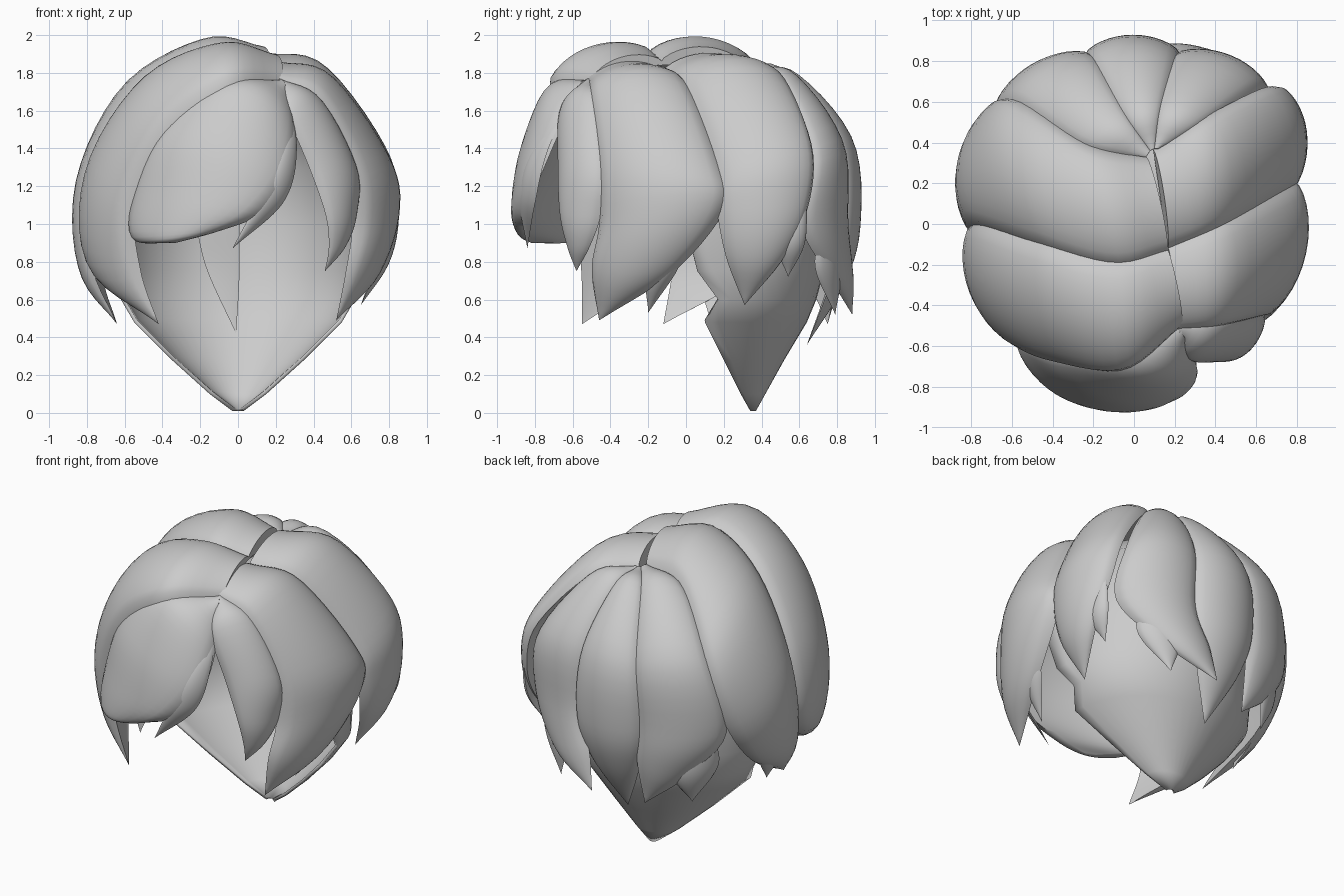
import bpy, bmesh, math
from mathutils import Vector

hair = bpy.data.materials.new("hair_grey")
hair.diffuse_color = (0.6, 0.6, 0.6, 1)
CENTRE = Vector((0.0, 0.0, 1.0))


def spline(pts, t):
    """Catmull-Rom point at t in 0..1."""
    p = [Vector(q) for q in pts]
    p = [2 * p[0] - p[1]] + p + [2 * p[-1] - p[-2]]
    s = min(t * (len(pts) - 1), len(pts) - 1.0001)
    i = int(s)
    f = s - i
    a, b, c, d = p[i:i + 4]
    return 0.5 * (2 * b + (c - a) * f + (2 * a - 5 * b + 4 * c - d) * f * f
                  + (3 * b - a - 3 * c + d) * f ** 3)


def finish(name, bm):
    bmesh.ops.remove_doubles(bm, verts=bm.verts, dist=0.0005)
    bmesh.ops.recalc_face_normals(bm, faces=bm.faces)
    me = bpy.data.meshes.new(name)
    bm.to_mesh(me)
    bm.free()
    me.materials.append(hair)
    ob = bpy.data.objects.new(name, me)
    bpy.context.collection.objects.link(ob)
    bpy.ops.object.select_all(action='DESELECT')
    ob.select_set(True)
    bpy.context.view_layer.objects.active = ob
    bpy.ops.object.shade_smooth_by_angle(angle=math.radians(50))
    return ob


def lock(name, left, right, tip, bulge=0.16, inner=0.02, tuck=0.07, rows=28, cols=14):
    """Lens-section lock of hair lofted between two edges that meet at a tip.
    Edges are tucked inwards so that neighbouring locks overlap."""
    bm = bmesh.new()
    rings = []
    for r in range(rows + 1):
        a, b = spline(left + [tip], r / rows), spline(right + [tip], r / rows)
        w = (b - a).length
        side = (b - a) * tuck * 0.6
        a = a - side - (a - CENTRE).normalized() * w * tuck
        b = b + side - (b - CENTRE).normalized() * w * tuck
        ring = []
        for k in range(2 * cols):
            u = k / cols if k <= cols else 2 - k / cols
            h = bulge + tuck if k <= cols else inner
            p = a.lerp(b, u)
            out = (p - CENTRE).normalized()
            ring.append(bm.verts.new(p + out * h * w * max(0, math.sin(math.pi * u)) ** 0.65))
        rings.append(ring)
    for r0, r1 in zip(rings, rings[1:]):
        for k in range(2 * cols):
            j = (k + 1) % (2 * cols)
            bm.faces.new((r0[k], r0[j], r1[j], r1[k]))
    bm.faces.new(rings[0])
    return finish(name, bm)


# Scalp and pointed nape: open half-ellipse rows (z, half width, front y, back y)
bm = bmesh.new()
ROWS = [(0.01, 0.03, 0.34, 0.37), (0.1, 0.15, 0.29, 0.42), (0.28, 0.35, 0.2, 0.52),
        (0.48, 0.55, 0.1, 0.64), (0.6, 0.62, 0.17, 0.69), (0.75, 0.66, 0.06, 0.73),
        (1.0, 0.7, 0.0, 0.77), (1.3, 0.67, -0.15, 0.76), (1.55, 0.56, -0.3, 0.67),
        (1.72, 0.38, -0.4, 0.48), (1.8, 0.12, -0.3, 0.34)]
grid = []
for z, rx, yf, yb in ROWS:
    ts = [math.pi * (k / 24 - 0.5) for k in range(25)]
    grid.append([bm.verts.new((rx * math.sin(t), yf + (yb - yf) * math.cos(t), z)) for t in ts])
for r0, r1 in zip(grid, grid[1:]):
    for k in range(24):
        bm.faces.new((r0[k], r0[k + 1], r1[k + 1], r1[k]))
scalp = finish("scalp", bm)
mod = scalp.modifiers.new("thickness", 'SOLIDIFY')
mod.thickness = 0.02

# Left side locks
lock("front_left_lock",
     [(0.24, -0.5, 1.77), (-0.05, -0.72, 1.77), (-0.4, -0.68, 1.51), (-0.58, -0.6, 1.1), (-0.55, -0.56, 0.75)],
     [(0.17, -0.13, 1.87), (-0.1, -0.2, 1.93), (-0.48, -0.1, 1.76), (-0.77, 0.0, 1.3), (-0.78, -0.1, 0.8)],
     (-0.42, -0.55, 0.47), 0.18)
lock("left_lock",
     [(0.17, -0.13, 1.87), (-0.1, -0.2, 1.91), (-0.48, -0.1, 1.74), (-0.78, 0.0, 1.3), (-0.8, -0.05, 0.8)],
     [(0.07, 0.32, 1.84), (-0.22, 0.38, 1.84), (-0.58, 0.61, 1.48), (-0.72, 0.56, 1.05), (-0.74, 0.32, 0.72)],
     (-0.64, -0.12, 0.47), 0.18)
lock("left_lock_end", [(-0.8, 0.2, 1.1), (-0.8, 0.06, 0.8)], [(-0.8, 0.22, 1.1), (-0.76, 0.28, 0.75)],
     (-0.68, 0.12, 0.52))

# Back locks, sharing their creases
back_a = [(0.06, 0.33, 1.83), (-0.25, 0.4, 1.8), (-0.58, 0.61, 1.46), (-0.69, 0.57, 1.0)]
back_b = [(0.08, 0.36, 1.82), (-0.05, 0.55, 1.78), (-0.2, 0.82, 1.42), (-0.24, 0.84, 1.0)]
back_c = [(0.1, 0.37, 1.82), (0.13, 0.58, 1.77), (0.2, 0.82, 1.42), (0.22, 0.85, 1.0)]
back_d = [(0.12, 0.37, 1.82), (0.34, 0.51, 1.77), (0.61, 0.68, 1.38), (0.66, 0.64, 1.0)]
lock("back_left_lock", back_a + [(-0.5, 0.67, 0.7)], back_b + [(-0.22, 0.82, 0.75)], (-0.22, 0.75, 0.47))
lock("back_lock", back_b + [(-0.18, 0.78, 0.7)], back_c + [(0.15, 0.79, 0.7)], (-0.02, 0.64, 0.36), 0.17)
lock("back_right_lock", back_c + [(0.13, 0.87, 0.74)], back_d + [(0.42, 0.79, 0.7)], (0.08, 0.88, 0.52), 0.17)
lock("back_right_lock_end", [(0.5, 0.76, 1.05), (0.34, 0.82, 0.75)], [(0.52, 0.75, 1.05), (0.55, 0.7, 0.78)],
     (0.37, 0.79, 0.52))
lock("back_left_lock_end", [(-0.6, 0.62, 1.05), (-0.62, 0.55, 0.75)], [(-0.58, 0.63, 1.05), (-0.42, 0.73, 0.72)],
     (-0.48, 0.62, 0.5))

# Right side locks
side_crease = [(0.17, -0.12, 1.82), (0.45, 0.0, 1.75), (0.75, 0.17, 1.32), (0.8, 0.19, 1.08)]
lock("right_lock",
     [(0.1, 0.36, 1.82), (0.36, 0.52, 1.78), (0.66, 0.67, 1.42), (0.75, 0.65, 1.1), (0.75, 0.52, 0.82)],
     side_crease + [(0.77, 0.23, 0.82)], (0.65, 0.31, 0.57), 0.18)
lock("right_lock_end", [(0.76, 0.64, 1.15), (0.74, 0.63, 0.9)], [(0.77, 0.63, 1.15), (0.78, 0.5, 0.9)],
     (0.68, 0.54, 0.72))
lock("front_right_lock",
     side_crease + [(0.72, -0.08, 0.74)],
     [(0.22, -0.52, 1.77), (0.44, -0.5, 1.68), (0.63, -0.46, 1.3), (0.65, -0.46, 1.0), (0.6, -0.5, 0.75)],
     (0.52, -0.46, 0.49), 0.17)
lock("front_right_lock_end", [(0.76, -0.05, 0.95), (0.72, -0.04, 0.78)], [(0.76, -0.07, 0.95), (0.68, -0.2, 0.72)],
     (0.56, -0.2, 0.53))
lock("temple_lock",
     [(0.22, -0.51, 1.77), (0.44, -0.48, 1.66), (0.63, -0.45, 1.3), (0.63, -0.47, 1.05), (0.57, -0.52, 0.88)],
     [(0.22, -0.55, 1.74), (0.27, -0.67, 1.6), (0.4, -0.68, 1.3), (0.48, -0.67, 1.05), (0.49, -0.63, 0.88)],
     (0.46, -0.58, 0.75), 0.18)

# Fringe
lock("fringe",
     [(0.22, -0.5, 1.76), (-0.1, -0.67, 1.74), (-0.42, -0.63, 1.47), (-0.56, -0.56, 1.15), (-0.56, -0.6, 0.92)],
     [(0.25, -0.56, 1.74), (0.3, -0.7, 1.5), (0.26, -0.82, 1.25), (0.1, -0.89, 1.06), (-0.12, -0.88, 0.96)],
     (-0.33, -0.82, 0.9), 0.2)
lock("fringe_strand",
     [(0.24, -0.58, 1.72), (0.2, -0.81, 1.4), (0.12, -0.88, 1.15)],
     [(0.26, -0.58, 1.7), (0.31, -0.74, 1.4), (0.24, -0.81, 1.12)],
     (-0.03, -0.84, 0.87), 0.16)

# Strand hanging inside the nape
lock("inner_strand", [(-0.22, 0.62, 1.0), (-0.16, 0.62, 0.75)], [(0.0, 0.64, 1.0), (0.0, 0.63, 0.7)],
     (-0.01, 0.58, 0.42), -0.1, 0.05)
